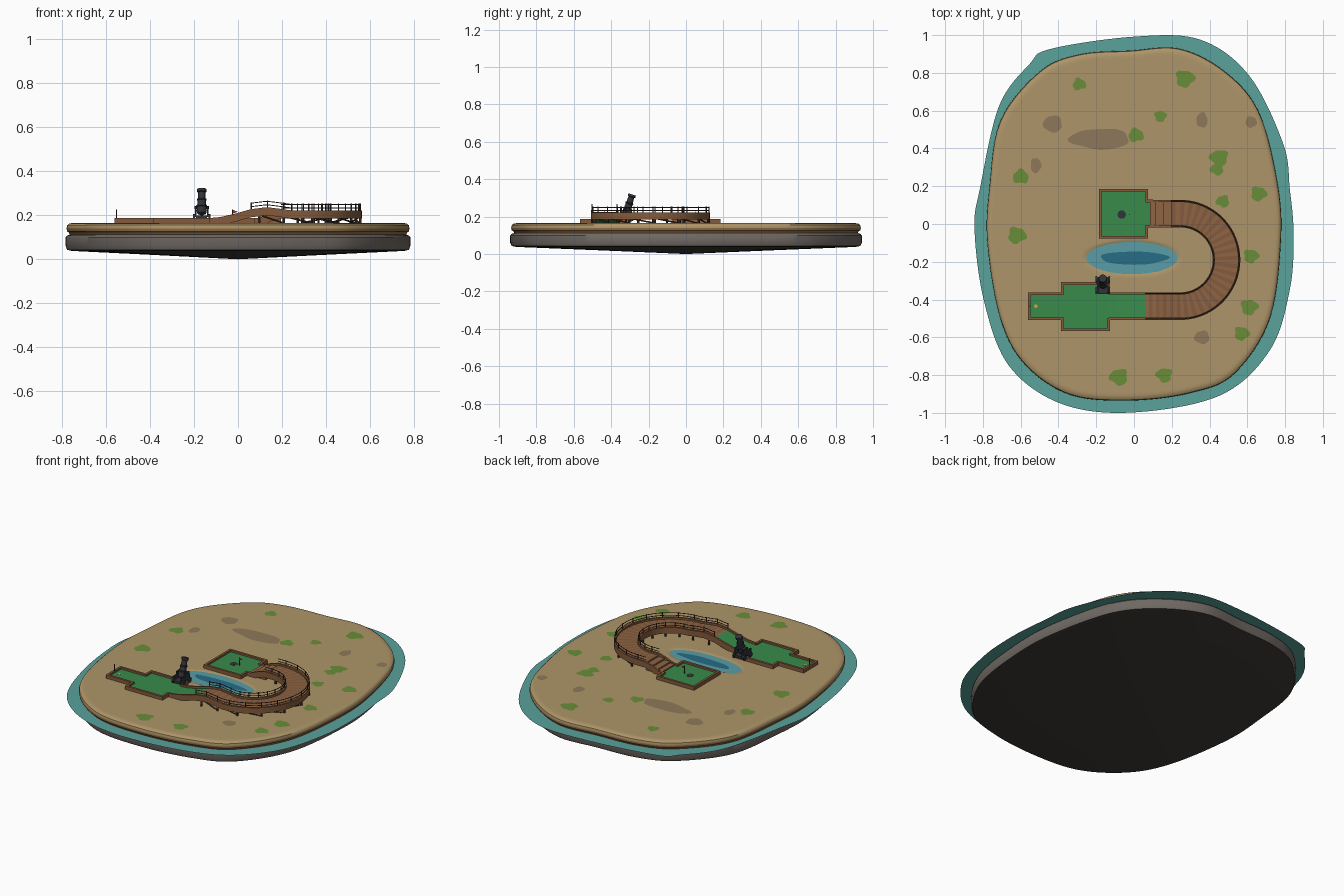
import bpy, bmesh, math, random
from mathutils import Vector, Matrix

if "Cube" in bpy.data.objects:
    bpy.data.objects.remove(bpy.data.objects["Cube"])
random.seed(4)

def mat(name, r, g, b):
    m = bpy.data.materials.new(name)
    m.diffuse_color = (r, g, b, 1)
    m.use_nodes = True
    m.node_tree.nodes["Principled BSDF"].inputs["Base Color"].default_value = m.diffuse_color
    return m

SAND = mat("sand", .42, .30, .14); EARTH = mat("earth", .27, .15, .06); ROCK = mat("rock", .16, .14, .125)
UNDER = mat("under_rock", .05, .045, .04); SEA = mat("sea", .10, .36, .33); DEEP = mat("deep_water", .02, .15, .24)
POND = mat("pond_water", .10, .34, .38); TURF = mat("turf", .04, .26, .07); GRASS = mat("grass", .14, .27, .04)
DIRT = mat("dirt", .27, .19, .10); WOOD = mat("wood", .23, .105, .045); WOOD2 = mat("wood_light", .27, .13, .06)
DARK = mat("dark_wood", .07, .04, .025); IRON = mat("iron", .03, .033, .04); RED = mat("red", .5, .04, .03)
GOLD = mat("gold", .6, .4, .05)

def finish(name, bm, *mats, smooth=None):
    bmesh.ops.recalc_face_normals(bm, faces=bm.faces)
    me = bpy.data.meshes.new(name)
    bm.to_mesh(me); bm.free()
    for m in mats:
        me.materials.append(m)
    ob = bpy.data.objects.new(name, me)
    bpy.context.collection.objects.link(ob)
    if smooth:
        bpy.context.view_layer.objects.active = ob
        ob.select_set(True)
        bpy.ops.object.shade_smooth_by_angle(angle=math.radians(smooth))
        ob.select_set(False)
    return ob

def rod(bm, p, q, r, r2=None, seg=6):
    p, q = Vector(p), Vector(q)
    m = Matrix.Translation((p + q) / 2) @ (q - p).to_track_quat('Z', 'Y').to_matrix().to_4x4()
    bmesh.ops.create_cone(bm, cap_ends=True, segments=seg, radius1=r, radius2=r if r2 is None else r2,
                          depth=(q - p).length, matrix=m)

def box(bm, c, s):
    bmesh.ops.create_cube(bm, size=1, matrix=Matrix.Translation(c) @ Matrix.Diagonal((*s, 1)))

def blob(bm, x, y, rx, ry, z, n=24, rough=.0):
    ph = random.uniform(0, 6)
    vs = []
    for i in range(n):
        a = i * math.tau / n
        k = 1 + rough * (math.sin(3 * a + ph) + .7 * math.sin(5 * a + 2 * ph))
        vs.append(bm.verts.new((x + rx * k * math.cos(a), y + ry * k * math.sin(a), z)))
    bm.faces.new(vs)

def lateral(pts):
    # mitred sideways direction (left of travel) at every path point
    d = [(b - a).to_2d().normalized() for a, b in zip(pts, pts[1:])]
    out = []
    for i in range(len(pts)):
        n1, n2 = [Vector((-e.y, e.x)) for e in (d[max(i - 1, 0)], d[min(i, len(d) - 1)])]
        n = (n1 + n2).normalized()
        out.append((n / n.dot(n1)).to_3d())
    return out

def sweep(bm, pts, w, z0, z1, off=0, stripes=False):
    # rectangular section carried along a path
    prev = first = None
    for i, (p, n) in enumerate(zip(pts, lateral(pts))):
        ring = [bm.verts.new(p + n * (off + s * w / 2) + Vector((0, 0, z)))
                for s, z in ((-1, z0), (1, z0), (1, z1), (-1, z1))]
        if prev:
            for k in range(4):
                f = bm.faces.new((prev[k], prev[(k + 1) % 4], ring[(k + 1) % 4], ring[k]))
                f.material_index = i % 2 if stripes else 0
        first = first or ring
        prev = ring
    bm.faces.new(first); bm.faces.new(prev[::-1])

def outline(ctrl, hx, hy, n=10):
    # closed smooth curve through control points, fitted to half sizes
    c = [Vector(p) for p in ctrl]
    m = len(c); pts = []
    for i in range(m):
        a, b, d, e = (c[(i + k) % m] for k in (-1, 0, 1, 2))
        for j in range(n):
            t = j / n
            pts.append(.5 * (2 * b + (d - a) * t + (2 * a - 5 * b + 4 * d - e) * t * t + (3 * b - a - 3 * d + e) * t ** 3))
    xs, ys = [p.x for p in pts], [p.y for p in pts]
    fit = lambda v, vs, h: (v - (max(vs) + min(vs)) / 2) * 2 * h / (max(vs) - min(vs))
    return [Vector((fit(p.x, xs, hx), fit(p.y, ys, hy))) for p in pts]

land = outline([(.78, -.08), (.76, .24), (.66, .61), (.48, .82), (.24, .94), (-.02, .93), (-.29, .91), (-.5, .82),
                (-.71, .56), (-.77, .2), (-.78, -.1), (-.71, -.5), (-.58, -.74), (-.34, -.9), (-.02, -.93),
                (.3, -.89), (.53, -.79), (.72, -.5)], .78, .935)
shore = outline([(.845, -.05), (.825, .19), (.79, .43), (.61, .79), (.35, .98), (0, .995), (-.44, .93), (-.55, .85),
                 (-.71, .63), (-.81, .2), (-.84, -.02), (-.79, -.4), (-.66, -.74), (-.39, -.94), (-.02, -.99),
                 (.455, -.9), (.72, -.66), (.825, -.34)], .845, 1.0)

# island body: rings from the underside tip, round the rim, to the top centre
prof = [(0, 0), (.5, .02), (.97, .038), (.997, .043), (1.005, .06), (1.005, .1), (.997, .108), (.982, .112),
        (.985, .12), (.997, .127), (1.0, .14), (.996, .155), (.985, .162), (.97, .165)]
prof += [(.97 * (1 - i / 60), .165) for i in range(1, 61)]

def ground(x, y, z):
    if z < .165:
        return z
    d = ((x + .01) / .26) ** 2 + ((y + .18) / .092) ** 2
    return z - .03 * max(0, 1 - d)

bm = bmesh.new()
prev = None
for f, z in prof:
    if f < 1e-6:
        ring = [bm.verts.new((0, 0, z))] * len(land)
    else:
        ring = [bm.verts.new((p.x * f, p.y * f, ground(p.x * f, p.y * f, z))) for p in land]
    if prev:
        for i in range(len(land)):
            j = (i + 1) % len(land)
            q = list(dict.fromkeys((prev[i], prev[j], ring[j], ring[i])))
            bm.faces.new(q).material_index = 3 if z < .044 else 2 if z < .113 else 1 if z < .141 else 0
    prev = ring
finish("island", bm, SAND, EARTH, ROCK, UNDER, smooth=40)

# sea sheet around the island
bm = bmesh.new()
a = [bm.verts.new((p.x * .985, p.y * .985, .111)) for p in land]
b = [bm.verts.new((p.x, p.y, .111)) for p in shore]
for i in range(len(a)):
    j = (i + 1) % len(a)
    bm.faces.new((a[i], b[i], b[j], a[j]))
finish("sea_ring", bm, SEA)

# pond, grass tufts and dirt stains
bm = bmesh.new(); blob(bm, -.01, -.18, .25, .09, .161, 40); finish("pond", bm, POND)
bm = bmesh.new(); blob(bm, 0, -.18, .18, .035, .1615, 32, .04); finish("pond_deep", bm, DEEP)
bm = bmesh.new()
for x, y, r in [(-.29, .74, .035), (.27, .77, .05), (.14, .57, .032), (.01, .47, .04), (.45, .35, .048), (.44, .29, .035),
                (.47, .12, .035), (.66, .16, .042), (-.6, .25, .042), (-.62, -.06, .048), (.62, -.17, .04),
                (.61, -.44, .045), (.57, -.58, .04), (.16, -.8, .042), (-.08, -.81, .048)]:
    blob(bm, x, y, r, r * .9, .1662, 20, .13)
finish("grass_patches", bm, GRASS)
bm = bmesh.new()
for x, y, rx, ry in [(-.18, .45, .16, .055), (-.43, .53, .05, .045), (-.52, .31, .028, .04), (.62, .54, .03, .03),
                     (.36, .55, .03, .04), (.36, -.6, .04, .035)]:
    blob(bm, x, y, rx, ry, .1657, 24, .06)
finish("dirt_patches", bm, DIRT)

# greens: turf slabs with timber borders
tee = [Vector((x, y, 0)) for x, y in [(-.135, -.37), (-.135, -.315), (-.38, -.315), (-.38, -.37), (-.555, -.37),
                                      (-.555, -.5), (-.38, -.5), (-.38, -.56), (-.135, -.56), (-.135, -.5)]]
cup = [Vector((x, y, 0)) for x, y in [(.1, -.012), (.068, -.012), (.068, -.07), (-.178, -.07), (-.178, .178),
                                      (.068, .178), (.068, .122), (.1, .122)]]
for name, path in (("tee_green", tee), ("hole_green", cup)):
    bm = bmesh.new()
    f = bm.faces.new([bm.verts.new(p + Vector((0, 0, .16))) for p in path])
    ext = bmesh.ops.extrude_face_region(bm, geom=[f])
    bmesh.ops.translate(bm, vec=(0, 0, .016), verts=[v for v in ext["geom"] if isinstance(v, bmesh.types.BMVert)])
    finish(name, bm, TURF)
    bm = bmesh.new(); sweep(bm, path, .014, .158, .187); finish(name + "_border", bm, WOOD)

# bridge centre line: ramp, hump, half turn
hump = [(-.135, .176), (-.08, .181), (-.02, .195), (.06, .217), (.13, .226), (.18, .22), (.245, .211)]
def hz(x):
    for (x0, z0), (x1, z1) in zip(hump, hump[1:]):
        if x <= x1:
            return z0 + (z1 - z0) * (x - x0) / (x1 - x0)
    return hump[-1][1]
ramp = [Vector((x, -.435, hz(x))) for x in [-.135 + .195 * i / 12 for i in range(13)]]
deck = [Vector((x, -.435, hz(x))) for x in [.06 + .185 * i / 10 for i in range(10)]]
deck += [Vector((.245 + .245 * math.sin(t), -.19 - .245 * math.cos(t), .211)) for t in [math.pi * i / 42 for i in range(43)]]
deck += [Vector((.22, .055, .211)), Vector((.195, .055, .211))]
bm = bmesh.new(); sweep(bm, ramp, .13, -.012, 0); finish("turf_ramp", bm, TURF)
bm = bmesh.new(); sweep(bm, deck, .13, -.014, 0, stripes=True); finish("bridge_deck", bm, WOOD, WOOD2)
bm = bmesh.new()
for i, (x, z) in enumerate([(.175, .203), (.135, .193), (.105, .184)]):
    box(bm, (x, .055, (z + .165) / 2), (.042, .122, z - .165))
finish("bridge_steps", bm, WOOD2)

# side boards following the bridge down to both greens
full = ramp + deck[1:] + [Vector((.15, .055, .198)), Vector((.1, .055, .178))]
bm = bmesh.new()
for s in (-1, 1):
    sweep(bm, full, .012, -.026, .011, off=s * .067)
finish("bridge_side_boards", bm, WOOD)

# handrails, posts, legs and braces
nrm = lateral(deck)
rails, legs = bmesh.new(), bmesh.new()
for s in (-1, 1):
    line = [p + n * s * .067 + Vector((0, 0, .038)) for p, n in zip(deck, nrm)]
    for h in (0, -.016):
        for a, b in zip(line, line[1:]):
            rod(rails, a + Vector((0, 0, h)), b + Vector((0, 0, h)), .0022, seg=5)
    for p in line[::4]:
        rod(rails, p - Vector((0, 0, .04)), p + Vector((0, 0, .004)), .003)
    for p in line[2::6]:
        rod(legs, (p.x, p.y, .15), p - Vector((0, 0, .045)), .006)
for a, b in zip(range(2, len(deck), 6), range(8, len(deck), 6)):
    o, q = deck[a] - nrm[a] * .06, deck[b] - nrm[b] * .06
    rod(legs, o - Vector((0, 0, .02)), (q.x, q.y, .165), .004)
for p, n in list(zip(deck, nrm))[2::6]:
    dz = Vector((0, 0, .02))
    rod(legs, p + n * .067 - dz, p - n * .067 - dz, .006)
finish("bridge_handrails", rails, DARK)
finish("bridge_legs", legs, DARK)

# hole cup and flag
bm = bmesh.new(); rod(bm, (-.065, .05, .170), (-.065, .05, .1768), .022, seg=20); finish("hole_cup", bm, IRON)
bm = bmesh.new(); rod(bm, (-.025, .05, .17), (-.025, .05, .226), .002); finish("hole_pole", bm, DARK)
bm = bmesh.new()
bm.faces.new([bm.verts.new(v) for v in [(-.025, .05, .226), (-.025, .05, .208), (-.002, .052, .216)]])
finish("hole_flag", bm, RED)
# tee marker and post
bm = bmesh.new(); rod(bm, (-.52, -.435, .17), (-.52, -.435, .1775), .01, seg=14); finish("tee_marker", bm, GOLD)
bm = bmesh.new(); rod(bm, (-.552, -.435, .17), (-.552, -.435, .227), .003); finish("tee_post", bm, DARK)

# cannon: turned barrel tilted back over a small carriage
bm = bmesh.new()
base, ax = Vector((-.165, -.323, .208)), Vector((0, .32, 1)).normalized()
turn = [(-.008, .006), (-.004, .012), (0, .02), (.012, .023), (.03, .022), (.032, .025), (.038, .025), (.04, .02),
        (.062, .019), (.064, .022), (.069, .022), (.071, .0175), (.1, .016), (.103, .021), (.116, .021), (.116, .012), (.09, .012)]
for (t0, r0), (t1, r1) in zip(turn, turn[1:]):
    if abs(t1 - t0) > 1e-5:
        rod(bm, base + ax * min(t0, t1), base + ax * max(t0, t1), r0 if t0 < t1 else r1, r1 if t0 < t1 else r0, seg=20)
finish("cannon_barrel", bm, IRON, smooth=35)
bm = bmesh.new()
box(bm, (-.165, -.325, .192), (.05, .09, .014))
for s in (-1, 1):
    x = -.165 + s * .027
    box(bm, (x, -.325, .208), (.008, .085, .03))
    box(bm, (x, -.312, .23), (.008, .045, .022))
    for y in (-.352, -.294):
        rod(bm, (x + s * .003, y, .19), (x + s * .012, y, .19), .016, seg=16)
rod(bm, (-.198, -.31, .236), (-.132, -.31, .236), .007, seg=12)
finish("cannon_carriage", bm, IRON)
